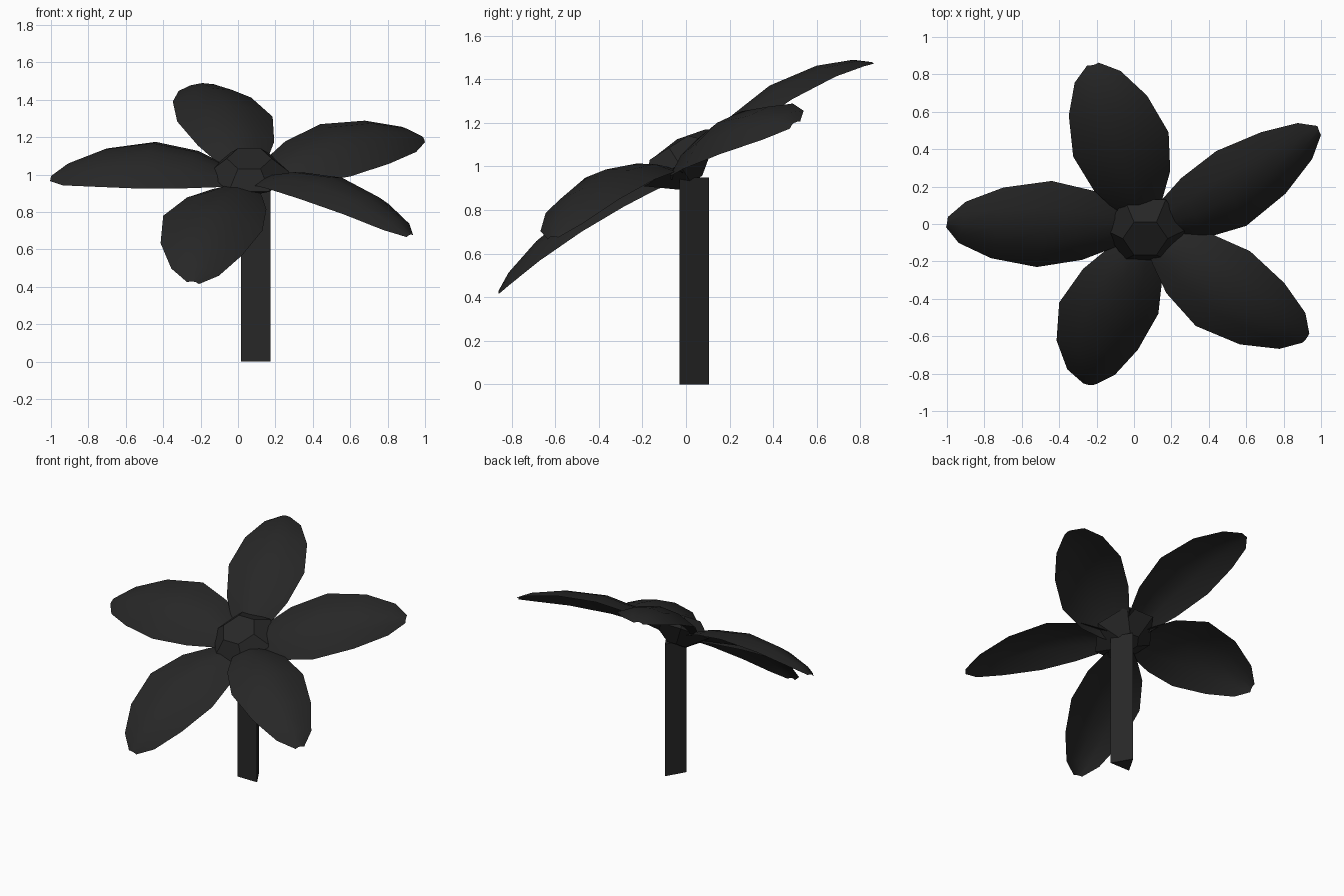
import bpy
import bmesh
import math
from mathutils import Vector, Matrix

cube = bpy.data.objects.get("Cube")
if cube:
    bpy.data.objects.remove(cube, do_unlink=True)

# Single dark colour
COLOUR = (0.02, 0.02, 0.02, 1)
dark = bpy.data.materials.new("charcoal")
dark.use_nodes = True
dark.diffuse_color = COLOUR
dark.node_tree.nodes["Principled BSDF"].inputs["Base Color"].default_value = COLOUR


def finish(name, bm, smooth=False, closed=True):
    """Turn a bmesh into a named object."""
    if closed:
        bmesh.ops.recalc_face_normals(bm, faces=bm.faces)
    for f in bm.faces:
        f.smooth = smooth
    mesh = bpy.data.meshes.new(name)
    bm.to_mesh(mesh)
    bm.free()
    mesh.materials.append(dark)
    obj = bpy.data.objects.new(name, mesh)
    bpy.context.collection.objects.link(obj)
    return obj


def lofted(name, rings, sides, matrix, turn=0):
    """Stack of regular polygons given as (radius, height), capped at both ends."""
    bm = bmesh.new()
    loops = []
    for radius, height in rings:
        angles = [turn + math.tau * i / sides for i in range(sides)]
        loops.append([bm.verts.new(matrix @ Vector((radius * math.cos(a), radius * math.sin(a), height)))
                      for a in angles])
    for low, high in zip(loops, loops[1:]):
        for i in range(sides):
            j = (i + 1) % sides
            bm.faces.new((low[i], low[j], high[j], high[i]))
    bm.faces.new(loops[0][::-1])
    bm.faces.new(loops[-1])
    return finish(name, bm)


# Petal outline: (distance along petal, share of full half-width)
OUTLINE = ((0, .12), (.14, .5), (.28, .8), (.5, 1), (.74, .82), (.92, .48), (1, .12))
ACROSS = (-1, -.5, 0, .5, 1)
BASE = Vector((.06, -.02, .95))
ARCH = .085


def petal(name, middle, side, tip):
    """Arched leaf bent through middle, with side as its half-width vector."""
    middle, side, tip = Vector(middle), Vector(side), Vector(tip)
    bend = 2 * middle - (BASE + tip) / 2
    normal = (tip - BASE).cross(side).normalized()
    if normal.z < 0:
        normal.negate()
        side.negate()
    bm = bmesh.new()
    rows = []
    for t, width in OUTLINE:
        spine = BASE * (1 - t) ** 2 + bend * 2 * t * (1 - t) + tip * t * t
        rows.append([bm.verts.new(spine + side * width * u + normal * ARCH * width * (1 - u * u))
                     for u in ACROSS])
    for a, b in zip(rows, rows[1:]):
        for i in range(len(ACROSS) - 1):
            bm.faces.new((a[i], b[i], b[i + 1], a[i + 1]))
    finish(name, bm, smooth=True, closed=False)


petal("petal_right", (-.48, 0, 1.05), (.04, .23, .125), (-1, .01, .98))
petal("petal_back", (-.07, .425, 1.297), (.255, .065, .013), (-.22, .855, 1.47))
petal("petal_back_left", (.52, .19, 1.13), (-.08, .2, .14), (.99, .5, 1.19))
petal("petal_front_left", (.475, -.345, .905), (.145, .2, .035), (.92, -.61, .67))
petal("petal_front", (-.135, -.45, .74), (.265, -.03, -.04), (-.24, -.855, .42))

# Faceted flower centre, tilted forward with the petals
tilt = Matrix.Translation((.06, -.03, 1.01)) @ Matrix.Rotation(math.radians(32), 4, 'X')
lofted("flower_centre", ((.07, -.1), (.22, 0), (.12, .09)), 6, tilt)

# Three-sided stem with its flat side to the front
lofted("stem", ((.09, 0), (.09, .95)), 3, Matrix.Translation((.095, .015, 0)), math.pi / 2)
